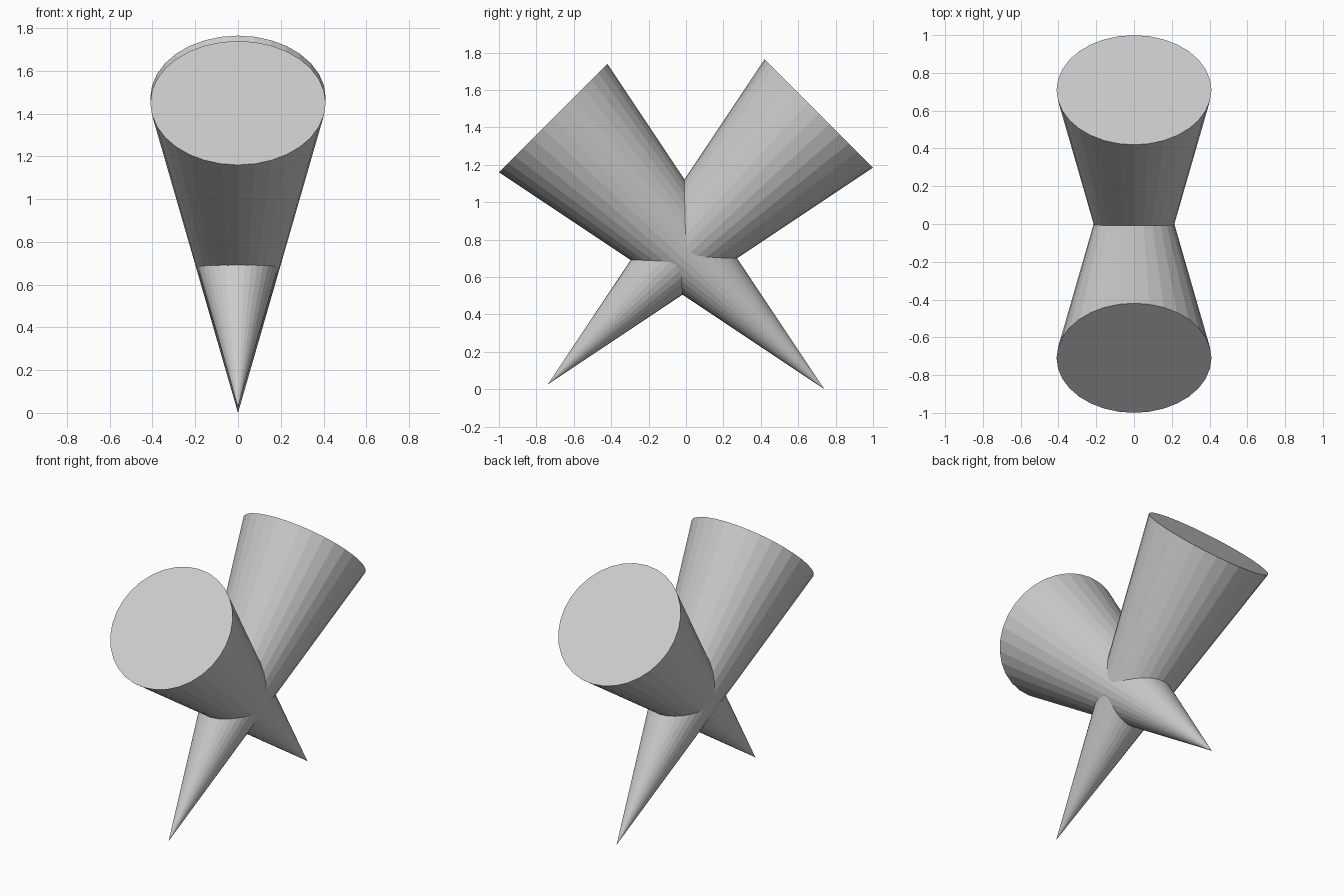
import bpy
from math import radians, sin, cos

if "Cube" in bpy.data.objects:
    bpy.data.objects.remove(bpy.data.objects["Cube"])

HEIGHT, RADIUS, TILT = 2.05, 0.41, radians(45)


def leaning_cone(name, side, apex_z):
    """Capped cone with its tip down; side is the y direction the wide end leans to."""
    # Midpoint of the axis, measured from the tip
    y = side * (-0.74 + HEIGHT / 2 * sin(TILT))
    z = apex_z + HEIGHT / 2 * cos(TILT)
    bpy.ops.mesh.primitive_cone_add(
        vertices=32, radius1=RADIUS, radius2=0, depth=HEIGHT,
        location=(0, y, z), rotation=(radians(180) - side * TILT, 0, 0))
    bpy.context.object.name = name


# Two crossing cones, the rear-leaning one slightly higher
leaning_cone("rear_leaning_cone", 1, 0.025)
leaning_cone("front_leaning_cone", -1, 0.0)
